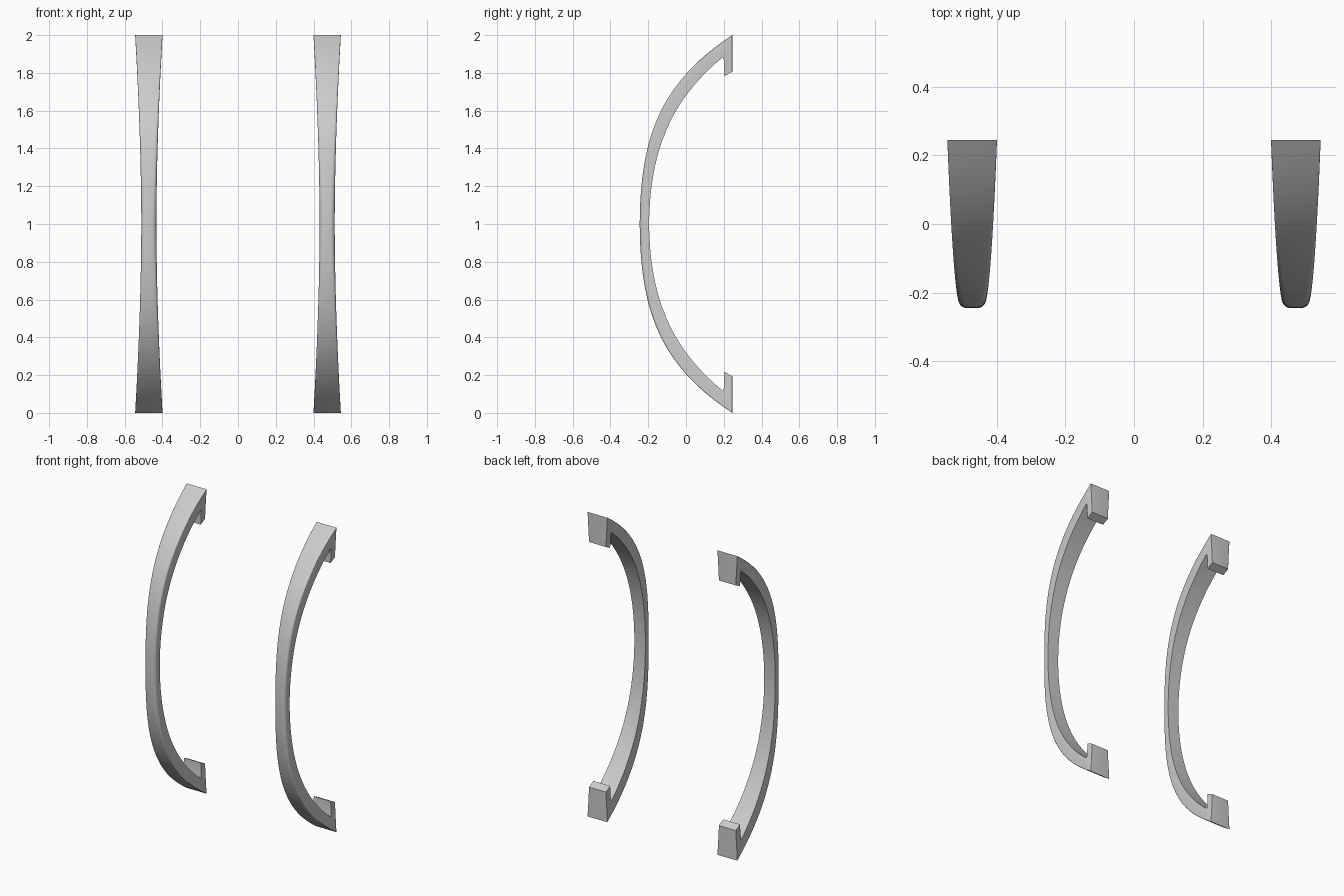
import bpy, bmesh, math
from mathutils import Vector

if "Cube" in bpy.data.objects:
    bpy.data.objects.remove(bpy.data.objects["Cube"])

N = 28      # sections per half bow
ARC = 5     # segments of each rounded front edge


def half_width(h):
    return 0.04 + 0.0325 * abs(h) ** 1.8


def outer(h):
    return (-0.245 + 0.214 * h**2 + 0.276 * h**4, h)


def inner(h):
    return (-0.195 + 0.3076 * h**2 + 0.247 * h**4, h)


# side profile, upper half: (outer point, inner point), heights from mid-grip
half = [(outer(i / N), inner(0.88 * i / N)) for i in range(N + 1)]
# mounting foot turning back toward the middle
half += [((0.245, 0.955), (0.197, 0.881)),
         ((0.245, 0.90), (0.20, 0.868)),
         ((0.245, 0.805), (0.20, 0.782))]
flip = lambda p: (p[0], -p[1])
profile = [(flip(o), flip(i)) for o, i in reversed(half[1:])] + half


def section(o, i):
    # flat back, straight sides, front edges rounded most at mid-grip
    depth = math.dist(o, i)
    r = 0.022 * max(0, 1 - abs(o[1]) ** 1.2) + 0.002
    if o[0] > 0.24:
        r = 0.002
    wo, wi = half_width(o[1]), half_width(i[1])
    right = [(wi, 0.0)]
    for k in range(ARC + 1):
        a = math.pi / 2 * k / ARC
        f = 1 - r / depth * (1 - math.sin(a))
        w = wi + (wo - wi) * f
        right.append((w - r * (1 - math.cos(a)), f))
    ring = right + [(-x, f) for x, f in reversed(right)]
    return [Vector((x, i[0] + (o[0] - i[0]) * f, 1 + i[1] + (o[1] - i[1]) * f))
            for x, f in ring]


def make_handle(name, x):
    bm = bmesh.new()
    rings = [[bm.verts.new(p) for p in section(o, i)] for o, i in profile]
    for a, b in zip(rings, rings[1:]):
        n = len(a)
        for k in range(n):
            bm.faces.new((a[k], a[(k + 1) % n], b[(k + 1) % n], b[k]))
    bm.faces.new(rings[0])
    bm.faces.new(rings[-1])
    bmesh.ops.recalc_face_normals(bm, faces=bm.faces)
    mesh = bpy.data.meshes.new(name)
    bm.to_mesh(mesh)
    bm.free()
    ob = bpy.data.objects.new(name, mesh)
    ob.location.x = x
    bpy.context.collection.objects.link(ob)
    bpy.ops.object.select_all(action='DESELECT')
    ob.select_set(True)
    bpy.context.view_layer.objects.active = ob
    bpy.ops.object.shade_smooth_by_angle(angle=math.radians(30))


# pair of bow handles
make_handle("left_handle", -0.472)
make_handle("right_handle", 0.472)
